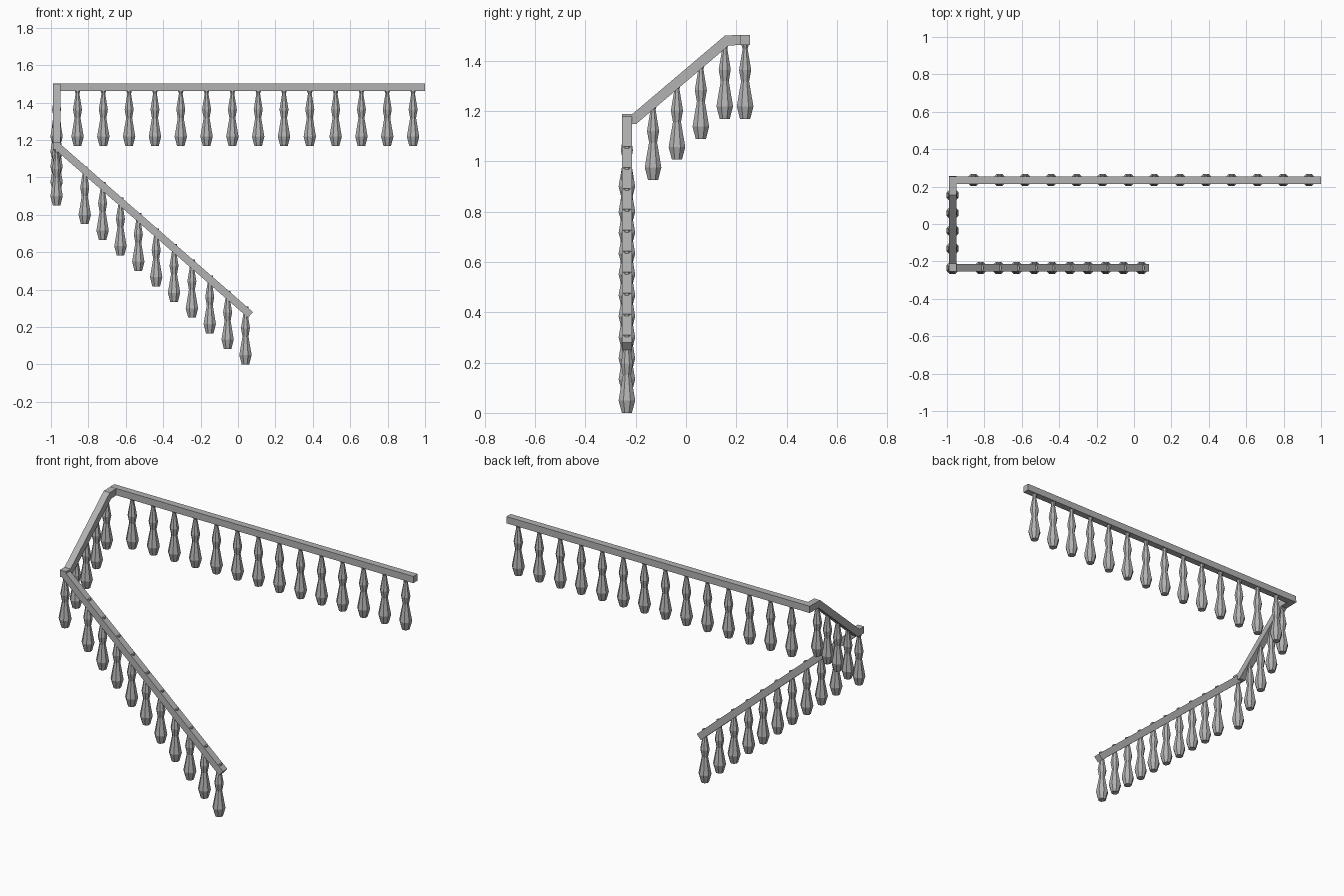
import bpy, bmesh, math
from mathutils import Vector

cube = bpy.data.objects.get("Cube")
if cube:
    bpy.data.objects.remove(cube)

# One plain grey for everything
grey = bpy.data.materials.new("light_grey")
grey.use_nodes = True
colour = (0.45, 0.45, 0.45, 1)
grey.diffuse_color = colour
grey.node_tree.nodes["Principled BSDF"].inputs["Base Color"].default_value = colour

HALF = 0.02          # half the thickness of a rail
LEFT, DEPTH = -0.97, 0.235
SIDES = 8


def link(name, mesh, location=(0, 0, 0)):
    obj = bpy.data.objects.new(name, mesh)
    obj.location = location
    bpy.context.collection.objects.link(obj)
    return obj


def finish(bm, name):
    bmesh.ops.recalc_face_normals(bm, faces=bm.faces)
    mesh = bpy.data.meshes.new(name)
    bm.to_mesh(mesh)
    bm.free()
    mesh.materials.append(grey)
    return mesh


def rail(name, path, place):
    """Sweep a square section along a (run, z) path with mitred bends."""
    pts = [Vector(p) for p in path]
    dirs = [(b - a).normalized() for a, b in zip(pts, pts[1:])]
    bm = bmesh.new()
    rings = []
    for i, p in enumerate(pts):
        before, after = dirs[max(i - 1, 0)], dirs[min(i, len(dirs) - 1)]
        along = (before + after).normalized()
        normal = Vector((-along.y, along.x)) * HALF / along.dot(after)
        rings.append([bm.verts.new(place(q.x, side * HALF, q.y))
                      for q, side in ((p + normal, -1), (p + normal, 1),
                                      (p - normal, 1), (p - normal, -1))])
    for a, b in zip(rings, rings[1:]):
        for k in range(4):
            n = (k + 1) % 4
            bm.faces.new((a[k], a[n], b[n], b[k]))
    bm.faces.new(rings[0])
    bm.faces.new(rings[-1])
    return link(name, finish(bm, name))


# Turned baluster: radius and height up the profile
profile = [(0.020, 0), (0.033, 0.05), (0.016, 0.15), (0.024, 0.195),
           (0.010, 0.28), (0.016, 0.30), (0.016, 0.31)]
bm = bmesh.new()
rings = []
for r, z in profile:
    angles = [math.tau * (k + 0.5) / SIDES for k in range(SIDES)]
    rr = r / math.cos(math.pi / SIDES)
    rings.append([bm.verts.new((rr * math.cos(a), rr * math.sin(a), z)) for a in angles])
for a, b in zip(rings, rings[1:]):
    for k in range(SIDES):
        n = (k + 1) % SIDES
        bm.faces.new((a[k], a[n], b[n], b[k]))
bm.faces.new(rings[0])
bm.faces.new(rings[-1])
baluster = finish(bm, "baluster")

# Handrails: level landing, short flight on the side, long flight in front
rail("landing_rail", [(LEFT - HALF, 1.483), (1.0, 1.483)],
     lambda t, w, z: (t, DEPTH + w, z))
rail("side_rail", [(-DEPTH - HALF, 1.169), (-0.205, 1.169), (0.163, 1.481), (DEPTH + HALF, 1.483)],
     lambda t, w, z: (LEFT + w, t, z))
rail("front_rail", [(LEFT, 1.169), (0.067, 0.265)],
     lambda t, w, z: (t, w - DEPTH, z))

# Balusters under each rail
for i in range(14):
    link("landing_baluster", baluster, (-0.858 + 0.138 * i, DEPTH, 1.168))
for i in range(4):
    link("side_baluster", baluster, (LEFT, -0.131 + 0.095 * i, 0.926 + 0.081 * i))
for i in range(10):
    link("front_baluster", baluster, (0.04 - 0.0955 * i, -DEPTH, 0.0833 * i))
link("corner_baluster", baluster, (LEFT, -DEPTH, 0.85))
